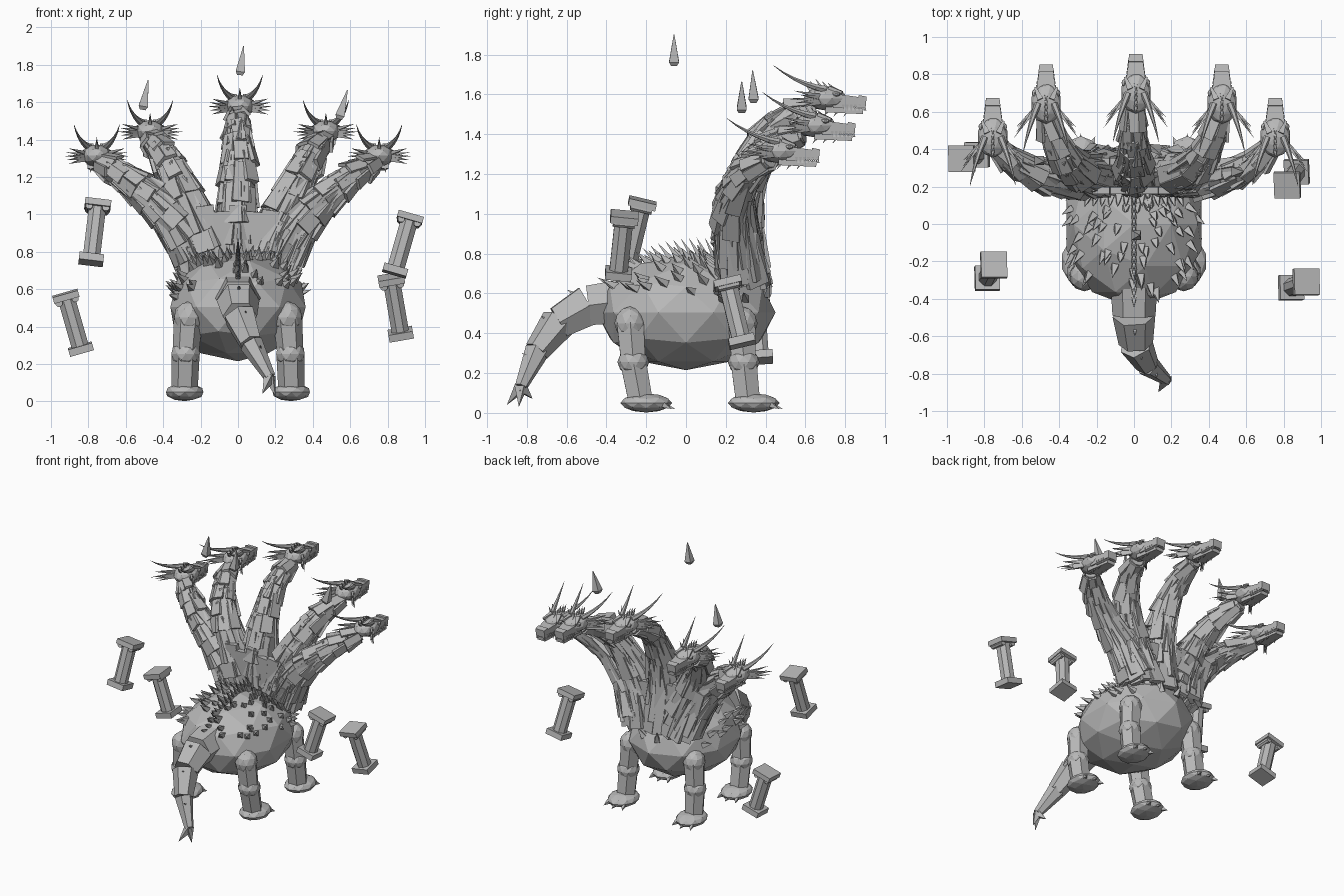
import bpy, bmesh, math, random
from mathutils import Vector as V, Matrix
from mathutils.geometry import interpolate_bezier

random.seed(4)
if "Cube" in bpy.data.objects:
    bpy.data.objects.remove(bpy.data.objects["Cube"])

stone = bpy.data.materials.new("stone grey")
stone.use_nodes = True
GREY = (0.48, 0.48, 0.48, 1)
stone.diffuse_color = GREY
stone.node_tree.nodes["Principled BSDF"].inputs["Base Color"].default_value = GREY


def finish(bm, name):
    bmesh.ops.recalc_face_normals(bm, faces=bm.faces)
    mesh = bpy.data.meshes.new(name)
    bm.to_mesh(mesh)
    bm.free()
    mesh.materials.append(stone)
    bpy.context.collection.objects.link(bpy.data.objects.new(name, mesh))


def prism(bm, p, q, r1, r2=0.0, n=4, flat=1.0, up=(0, 0, 1)):
    """Tapered n-sided bar from p to q, squashed by flat along up."""
    p, q, up = V(p), V(q), V(up)
    z = (q - p).normalized()
    if abs(z.dot(up.normalized())) > 0.98:
        up = V((0, 1, 0))
    y = (up - z * up.dot(z)).normalized()
    rot = Matrix((y.cross(z), y, z)).transposed().to_4x4()
    k = math.sqrt(2) if n == 4 else 1
    bmesh.ops.create_cone(
        bm, cap_ends=True, segments=n, radius1=r1 * k, radius2=r2 * k, depth=(q - p).length,
        matrix=Matrix.Translation((p + q) / 2) @ rot @ Matrix.Diagonal((1, flat, 1, 1))
        @ Matrix.Rotation(math.pi / n, 4, "Z"))


def ball(bm, c, size, sub=1):
    bmesh.ops.create_icosphere(bm, subdivisions=sub, radius=1,
                               matrix=Matrix.Translation(c) @ Matrix.Diagonal((*size, 1)))


# Body
CENTRE, SIZE = V((0, 0, 0.505)), V((0.38, 0.45, 0.29))
bm = bmesh.new()
ball(bm, CENTRE, SIZE, 2)
finish(bm, "body")

# Spikes over the back and shoulders, swept toward the tail
bm = bmesh.new()


def back_spike(x, y, length, r):
    up = math.sqrt(max(0, 1 - (x / SIZE.x) ** 2 - (y / SIZE.y) ** 2))
    p = V((x * 0.95, y * 0.95, CENTRE.z + up * SIZE.z * 0.94))
    n = V((x / SIZE.x ** 2, y / SIZE.y ** 2, up / SIZE.z)).normalized()
    prism(bm, p, p + (n + V((0, -0.7, 0))).normalized() * length, r)


for i in range(95):
    a, d = random.uniform(0, math.tau), math.sqrt(random.uniform(0.05, 0.97))
    x, y = math.cos(a) * d * SIZE.x, math.sin(a) * d * SIZE.y
    if y < 0.24 or d > 0.9:
        back_spike(x, y, random.uniform(0.06, 0.09), 0.019)
for i in range(14):
    back_spike(0, -0.36 + i * 0.04, 0.07 + 0.005 * i, 0.014)
for i in range(13):
    x = -0.24 + i * 0.04
    prism(bm, (x, 0.16, 0.74 - x * x), (x * 1.1, 0.09, 0.82 - x * x), 0.022)
finish(bm, "back_spikes")

# Legs with rounded joints, flat feet and claws
for side, s in (("left", 1), ("right", -1)):
    for name, hip, knee, foot in (("front", 0.28, 0.29, 0.34), ("back", -0.28, -0.265, -0.2)):
        bm = bmesh.new()
        h, k, f = V((s * 0.265, hip, 0.45)), V((s * 0.28, knee, 0.255)), V((s * 0.285, foot, 0.05))
        ankle = f + V((0, -0.03, 0.02))
        ball(bm, h, (0.08, 0.08, 0.085), 2)
        ball(bm, k, (0.08, 0.08, 0.07), 2)
        prism(bm, h, k, 0.078, 0.07, 6)
        prism(bm, k, ankle, 0.075, 0.07, 6)
        ball(bm, f, (0.105, 0.13, 0.048), 2)
        for c in (-0.06, 0, 0.06):
            prism(bm, f + V((c, 0.09, -0.01)), f + V((c * 1.3, 0.145 - abs(c) * 0.3, -0.03)), 0.014)
        finish(bm, f"{name}_{side}_leg")

# Tail, bending down and to one side, with a barbed tip
bm = bmesh.new()
TAIL = [(0, -0.33, 0.56, 0.125), (0, -0.49, 0.54, 0.115), (0.01, -0.64, 0.455, 0.092),
        (0.07, -0.75, 0.31, 0.064), (0.17, -0.83, 0.13, 0.032)]
for a, b in zip(TAIL, TAIL[1:]):
    prism(bm, a[:3], b[:3], a[3], b[3], 6)
    mid = (V(a[:3]) + V(b[:3])) / 2
    p = mid + V((0, 0.02, a[3] * 0.8))
    prism(bm, p, p + V((0, -0.055, 0.03)), 0.014)
for tip in ((0.13, -0.9, 0.04), (0.14, -0.77, 0.07), (0.2, -0.84, 0.03)):
    prism(bm, TAIL[-1][:3], tip, 0.025)
finish(bm, "tail")


# Neck: a core tube covered by rings of rough overlapping slabs
def neck(name, path):
    bm = bmesh.new()
    pts = interpolate_bezier(*[V(p) for p in path], 11)
    for i, (a, b) in enumerate(zip(pts, pts[1:])):
        t = i / 9
        d = (b - a).normalized()
        core = 0.096 - 0.046 * t
        prism(bm, a, b, core, core - 0.005, 8)
        side = d.cross(V((0, 1, 0.3))).normalized()
        front = side.cross(d)
        length = (0.26 - 0.13 * t) * random.uniform(0.9, 1.1)
        for j in range(7):
            ang = math.tau * (j + 0.5 * (i % 2)) / 7 + random.uniform(-0.15, 0.15)
            out = side * math.cos(ang) + front * math.sin(ang)
            skew = out.cross(d) * random.uniform(-0.02, 0.02)
            low = a - d * length * 0.3 + out * core * random.uniform(1.0, 1.3 + 0.35 * t) + skew
            low.z = max(low.z, 0.64)
            high = a + d * length * random.uniform(0.55, 0.75) + out * core * random.uniform(0.9, 1.05)
            w = 0.058 - 0.029 * t
            prism(bm, low, high, w, w * 0.85, 4, 0.28, out)
    finish(bm, name)


# Fan of long slabs filling the roots between the necks
bm = bmesh.new()
for y, face in ((0.19, -1), (0.345, 1)):
    for i in range(9):
        x = (i - 4) * 0.068
        top = 1.04 + random.uniform(-0.04, 0.05) - abs(x) * 0.25
        prism(bm, (x * 0.95, y, 0.68), (x * 1.3, y - 0.01, top), 0.04, 0.046, 4, 0.4, (0, face, 0))
finish(bm, "neck_root_slabs")


# Head: skull, snout, jaw, teeth, swept horns, side frills and crest
def head(name, c):
    bm = bmesh.new()
    c = V(c)

    def bar(p, q, *rest):
        prism(bm, c + V(p), c + V(q), *rest)

    ball(bm, c, (0.082, 0.11, 0.06), 2)
    bar((0, 0.04, -0.012), (0, 0.2, -0.02), 0.056, 0.034, 4, 0.65)
    bar((0, 0.165, -0.014), (0, 0.205, -0.018), 0.041, 0.036, 4, 0.75)
    bar((0, 0.0, -0.05), (0, 0.19, -0.066), 0.05, 0.032, 4, 0.4)
    for s in (-1, 1):
        for i in range(6):
            y, x = 0.09 + i * 0.02, s * (0.046 - i * 0.003)
            bar((x, y, -0.03), (x, y, -0.062), 0.007)
            bar((x * 0.9, y + 0.01, -0.06), (x * 0.9, y + 0.01, -0.034), 0.006)
        ball(bm, c + V((s * 0.062, 0.055, 0.022)), (0.016, 0.022, 0.014))
        bar((s * 0.03, 0.02, 0.048), (s * 0.058, 0.085, 0.03), 0.016, 0.006)
        horn = interpolate_bezier(V((s * 0.042, 0.0, 0.045)), V((s * 0.075, -0.08, 0.06)),
                                  V((s * 0.105, -0.18, 0.1)), V((s * 0.122, -0.26, 0.165)), 6)
        for i, (a, b) in enumerate(zip(horn, horn[1:])):
            bar(a, b, 0.02 - 0.0038 * i, 0.0162 - 0.0038 * i, 6)
        for i in range(5):
            bar((s * 0.06, -0.03, -0.02 + i * 0.008),
                (s * (0.175 - 0.012 * abs(i - 2)), -0.13 - 0.03 * (i % 3), -0.045 + i * 0.021), 0.011)
        for i in range(3):
            bar((s * 0.03, 0.02 + i * 0.05, -0.055), (s * 0.035, -0.01 + i * 0.05, -0.092), 0.008)
    for i in range(5):
        y = 0.05 - i * 0.03
        bar((0, y, 0.04), (0, y - 0.04, 0.08 + 0.01 * (2 - abs(i - 2))), 0.01)
    finish(bm, name)


HYDRA = [("centre", [(0, 0.28, 0.7), (0, 0.25, 1.02), (0, 0.27, 1.46), (0, 0.65, 1.535)], (0.01, 0.7, 1.58))]
for side, s in (("left", 1), ("right", -1)):
    HYDRA.append(("inner_" + side, [(s * 0.13, 0.28, 0.7), (s * 0.21, 0.25, 0.97), (s * 0.39, 0.25, 1.35),
                                    (s * 0.465, 0.59, 1.4)], (s * 0.47, 0.645, 1.445)))
    HYDRA.append(("outer_" + side, [(s * 0.21, 0.28, 0.68), (s * 0.27, 0.24, 0.96), (s * 0.55, 0.19, 1.18),
                                    (s * 0.735, 0.42, 1.275)], (s * 0.755, 0.465, 1.315)))
for name, path, skull in HYDRA:
    neck(name + "_neck", path)
    head(name + "_head", skull)


# Floating columns: shaft, square base and capital with scrolls
def column(name, top, base):
    bm = bmesh.new()
    top, base = V(top), V(base)
    d = (top - base).normalized()
    y = (V((0, 1, 0)) - d * d.y).normalized()
    x = y.cross(d)
    prism(bm, base, top, 0.05, 0.05, 8, 1, y)
    prism(bm, base - d * 0.02, base + d * 0.02, 0.066, 0.066, 4, 1, y)
    prism(bm, top - d * 0.015, top + d * 0.02, 0.07, 0.07, 4, 1, y)
    for s in (-1, 1):
        p = top - d * 0.02 + x * s * 0.045
        prism(bm, p - y * 0.055, p + y * 0.055, 0.02, 0.02, 8)
    finish(bm, name)


column("column_front_left", (0.82, 0.21, 0.65), (0.87, 0.28, 0.36))
column("column_back_left", (0.92, -0.31, 0.98), (0.84, -0.34, 0.7))
column("column_back_right", (-0.75, -0.22, 1.05), (-0.785, -0.29, 0.76))
column("column_front_right", (-0.92, 0.35, 0.56), (-0.84, 0.37, 0.28))

# Floating crystals: long point above, short point below
for i, (p, q) in enumerate([((0.01, -0.06, 1.745), (0.03, -0.06, 1.9)),
                            ((-0.51, 0.34, 1.56), (-0.48, 0.335, 1.72)),
                            ((0.54, 0.28, 1.51), (0.585, 0.28, 1.665))]):
    bm = bmesh.new()
    p, q = V(p), V(q)
    waist = p.lerp(q, 0.12)
    prism(bm, waist, q, 0.025, 0.002)
    prism(bm, waist, p, 0.025, 0.015)
    finish(bm, f"crystal_{i + 1}")
